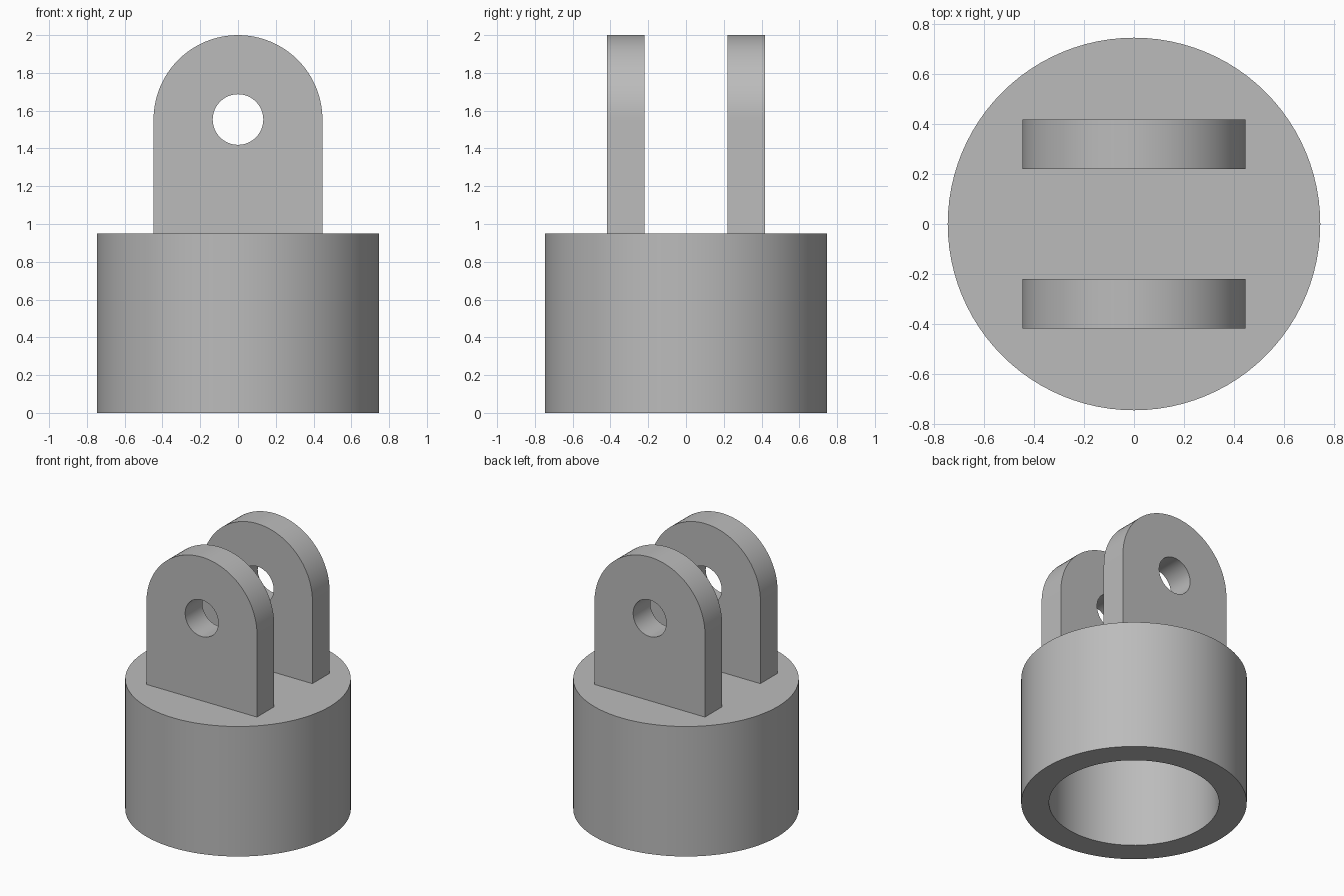
import bpy, bmesh
from math import cos, sin, pi, radians
from mathutils import Vector, Matrix

cube = bpy.data.objects.get("Cube")
if cube:
    bpy.data.objects.remove(cube, do_unlink=True)

grey = bpy.data.materials.new("plain grey")
grey.use_nodes = True
colour = (0.5, 0.5, 0.5, 1)
grey.diffuse_color = colour
grey.node_tree.nodes["Principled BSDF"].inputs["Base Color"].default_value = colour


def finish(bm, name):
    bmesh.ops.recalc_face_normals(bm, faces=bm.faces)
    mesh = bpy.data.meshes.new(name)
    bm.to_mesh(mesh)
    bm.free()
    mesh.materials.append(grey)
    obj = bpy.data.objects.new(name, mesh)
    bpy.context.collection.objects.link(obj)
    bpy.ops.object.select_all(action="DESELECT")
    obj.select_set(True)
    bpy.context.view_layer.objects.active = obj
    bpy.ops.object.shade_smooth_by_angle(angle=radians(30))
    return obj


# Cup-shaped base: a lathed profile, open at the bottom
RADIUS, BORE, HEIGHT, BORE_DEPTH = 0.747, 0.563, 0.95, 0.75
bm = bmesh.new()
profile = [(0, BORE_DEPTH), (BORE, BORE_DEPTH), (BORE, 0),
           (RADIUS, 0), (RADIUS, HEIGHT), (0, HEIGHT)]
verts = [bm.verts.new((x, 0, z)) for x, z in profile]
edges = [bm.edges.new(pair) for pair in zip(verts, verts[1:])]
bmesh.ops.spin(bm, geom=verts + edges, cent=(0, 0, 0), axis=(0, 0, 1),
               angle=2 * pi, steps=96, use_merge=True)
bmesh.ops.remove_doubles(bm, verts=bm.verts, dist=0.0001)
finish(bm, "socket_base")

# Two round-topped lugs with a pin hole through each
LUG_RADIUS, HOLE_RADIUS, PIN_Z = 0.447, 0.134, 1.553
THICKNESS, INNER_Y, SINK = 0.198, 0.221, 0.02


def arc(radius, start, end, steps):
    angles = [start + (end - start) * i / steps for i in range(steps + 1)]
    return [(radius * cos(a), PIN_Z + radius * sin(a)) for a in angles]


def lug(name, y):
    bm = bmesh.new()
    foot = HEIGHT - SINK
    outline = [(-LUG_RADIUS, foot), (LUG_RADIUS, foot)] + arc(LUG_RADIUS, 0, pi, 48)
    hole = arc(HOLE_RADIUS, 0, 2 * pi, 48)[:-1]
    edges = []
    for loop in (outline, hole):
        ring = [bm.verts.new((x, y, z)) for x, z in loop]
        edges += [bm.edges.new(pair) for pair in zip(ring, ring[1:] + ring[:1])]
    bmesh.ops.triangle_fill(bm, edges=edges, use_beauty=True, normal=(0, -1, 0))
    solid = bmesh.ops.extrude_face_region(bm, geom=bm.faces[:], use_keep_orig=True)
    moved = [v for v in solid["geom"] if isinstance(v, bmesh.types.BMVert)]
    bmesh.ops.translate(bm, verts=moved, vec=(0, THICKNESS, 0))
    return finish(bm, name)


lug("front_lug", -INNER_Y - THICKNESS)
lug("back_lug", INNER_Y)
